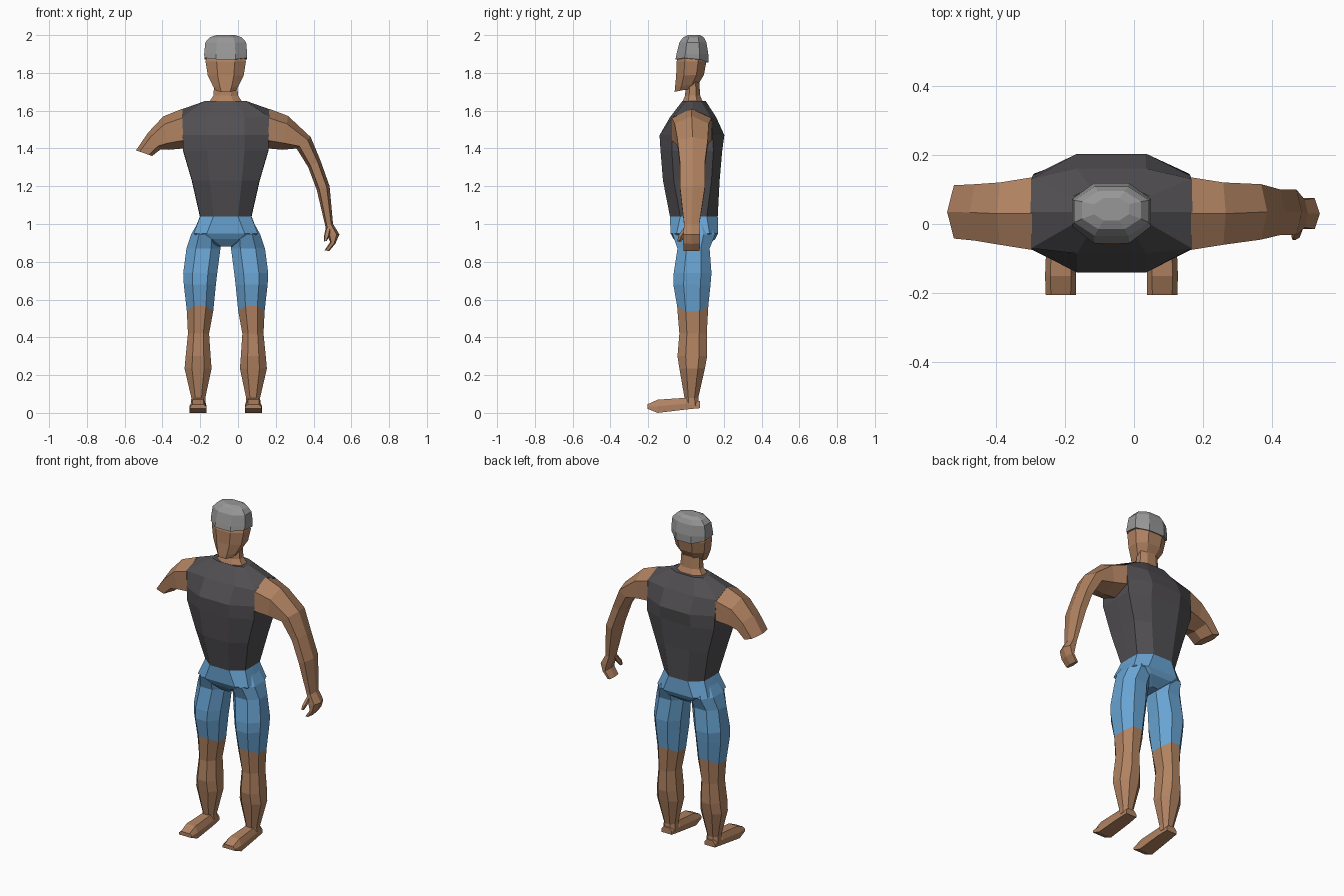
import bpy, bmesh

CX = -0.065  # body centre line


def material(name, rgb):
    m = bpy.data.materials.new(name)
    m.diffuse_color = (*rgb, 1)
    return m


SKIN = material("skin", (0.44, 0.225, 0.12))
SHIRT = material("dark_shirt", (0.083, 0.078, 0.085))
BLUE = material("blue_shorts", (0.14, 0.37, 0.65))
GREY = material("grey_hair", (0.31, 0.31, 0.31))


def loft(name, rings, mats, split=0):
    """Skin a list of rings; bands from index split on use the second material."""
    bm = bmesh.new()
    vs = [[bm.verts.new(p) for p in r] for r in rings]
    n = len(vs[0])
    for i in range(len(vs) - 1):
        for j in range(n):
            k = (j + 1) % n
            f = bm.faces.new((vs[i][j], vs[i][k], vs[i + 1][k], vs[i + 1][j]))
            f.material_index = 1 if split and i >= split else 0
    bm.faces.new(vs[0])
    bm.faces.new(vs[-1]).material_index = 1 if split else 0
    bmesh.ops.recalc_face_normals(bm, faces=bm.faces)
    me = bpy.data.meshes.new(name)
    bm.to_mesh(me)
    bm.free()
    for m in mats:
        me.materials.append(m)
    ob = bpy.data.objects.new(name, me)
    bpy.context.collection.objects.link(ob)
    return ob


def octagon(x0, x1, y0, y1, z, zback=None, c=0.55, side=0.0):
    """Chamfered rectangle; zback tilts it, side shifts the flanks in z."""
    zb = z if zback is None else zback
    dx, dy = (x1 - x0) / 2 * c, (y1 - y0) / 2 * c
    pts = [(x0 + dx, y0), (x1 - dx, y0), (x1, y0 + dy), (x1, y1 - dy),
           (x1 - dx, y1), (x0 + dx, y1), (x0, y1 - dy), (x0, y0 + dy)]
    return [(x, y, z + (zb - z) * (y - y0) / (y1 - y0) + (side if x in (x0, x1) else 0))
            for x, y in pts]


def centred(w, *a, **k):
    return octagon(CX - w, CX + w, *a, **k)


def trunk(z, flat, hw, yf, yb, mf, mb, zs=None):
    """Ten-sided body ring: flat front and back, corners, side ridge at height zs."""
    half = [(flat, yf, z), (hw, mf, z), (hw + 0.002, 0.035, zs or z), (hw, mb, z), (flat, yb, z)]
    return [(CX + x, y, h) for x, y, h in half] + [(CX - x, y, h) for x, y, h in reversed(half)]


def limb(tx, tz, bx, bz, yf, yb):
    """Six-sided arm ring from a top point to a bottom point."""
    ym = (yf + yb) / 2
    at = lambda t, y: (tx + (bx - tx) * t, y, tz + (bz - tz) * t)
    return [at(0, ym), at(.23, yf), at(.8, yf), at(1, ym), at(.8, yb), at(.23, yb)]


# Sleeveless shirt
loft("shirt", [
    trunk(1.04, .065, .135, -.085, .168, -.03, .11),
    trunk(1.23, .085, .178, -.122, .178, -.065, .135),
    trunk(1.39, .10, .225, -.135, .192, -.075, .145),
    trunk(1.47, .10, .228, -.14, .203, -.075, .14),
    trunk(1.565, .10, .232, -.085, .16, -.07, .13, 1.607),
    trunk(1.65, .06, .11, -.02, .105, .0, .08)], [SHIRT])

# Shorts: hips with tapered crotch
loft("hips", [
    trunk(1.04, .065, .135, -.085, .168, -.03, .11),
    trunk(.95, .10, .17, -.082, .17, -.05, .125),
    trunk(.92, .07, .13, -.065, .155, -.04, .11),
    trunk(.88, .02, .04, -.03, .10, .0, .07)], [BLUE])

# Legs and feet, mirrored about the body centre line
for s, side in ((1, "left"), (-1, "right")):
    def flip(r):
        return [(CX + s * x, y, z) for x, y, z in r]
    loft(side + "_leg", [flip(r) for r in (
        octagon(.04, .135, -.02, .11, 1.03),
        octagon(.03, .183, -.07, .155, .945),
        octagon(.028, .208, -.045, .125, .87),
        octagon(.045, .225, -.065, .135, .74),
        octagon(.052, .222, -.067, .13, .68),
        octagon(.066, .206, -.047, .118, .565, side=-.025),
        octagon(.088, .2, -.035, .11, .42),
        octagon(.08, .212, -.045, .112, .30),
        octagon(.075, .218, -.035, .10, .235),
        octagon(.108, .182, -.008, .065, .08),
        octagon(.105, .185, -.008, .07, .04))], [BLUE, SKIN], 5)

    def slab(y, z0, z1, x0, x1):
        return flip([(x0, y, z0), (x1, y, z0), (x1, y, (z0 + z1) / 2),
                     (x1 - .015, y, z1), (x0 + .015, y, z1), (x0, y, (z0 + z1) / 2)])
    loft(side + "_foot", [
        slab(.073, .025, .062, .11, .18),
        slab(.0, .018, .08, .104, .186),
        slab(-.15, .0, .07, .102, .192),
        slab(-.205, .022, .045, .103, .19)], [SKIN])

# Full arm with hand
loft("left_arm", [
    limb(.165, 1.61, .16, 1.40, -.075, .135),
    limb(.265, 1.572, .235, 1.393, -.06, .12),
    limb(.385, 1.46, .31, 1.40, -.045, .115),
    limb(.437, 1.335, .372, 1.30, -.032, .10),
    limb(.485, 1.20, .417, 1.18, -.032, .10),
    limb(.503, 1.0, .462, .99, -.01, .07)], [SKIN])
loft("left_hand", [
    limb(.503, 1.0, .462, .99, -.01, .07),
    limb(.537, .945, .472, .94, -.015, .075),
    limb(.515, .895, .488, .905, -.015, .075),
    limb(.483, .857, .458, .86, -.012, .072)], [SKIN])
loft("left_thumb", [
    limb(.495, .985, .463, .975, -.01, .02),
    limb(.485, .94, .455, .935, -.04, -.005),
    limb(.47, .91, .455, .908, -.046, -.025)], [SKIN])

# Shortened arm ending at the elbow
loft("right_upper_arm", [
    limb(-.295, 1.61, -.29, 1.40, -.075, .135),
    limb(-.395, 1.57, -.365, 1.393, -.06, .12),
    limb(-.475, 1.485, -.41, 1.395, -.048, .115),
    limb(-.54, 1.39, -.455, 1.36, -.042, .112)], [SKIN])

# Neck, head and hair
loft("neck", [
    centred(.088, -.02, .09, 1.645),
    centred(.065, -.005, .075, 1.68),
    centred(.06, .0, .07, 1.76)], [SKIN])
loft("head", [
    centred(.052, -.06, .045, 1.70, 1.72),
    centred(.068, -.058, .068, 1.725, 1.745),
    centred(.095, -.052, .095, 1.785, 1.79),
    centred(.107, -.05, .108, 1.86),
    centred(.09, -.03, .09, 1.93)], [SKIN])
loft("hair", [
    centred(.113, -.056, .118, 1.872, 1.855, side=.012),
    centred(.114, -.05, .118, 1.90),
    centred(.108, -.035, .108, 1.962),
    centred(.085, -.015, .095, 1.988),
    centred(.05, .01, .075, 2.0)], [GREY])
